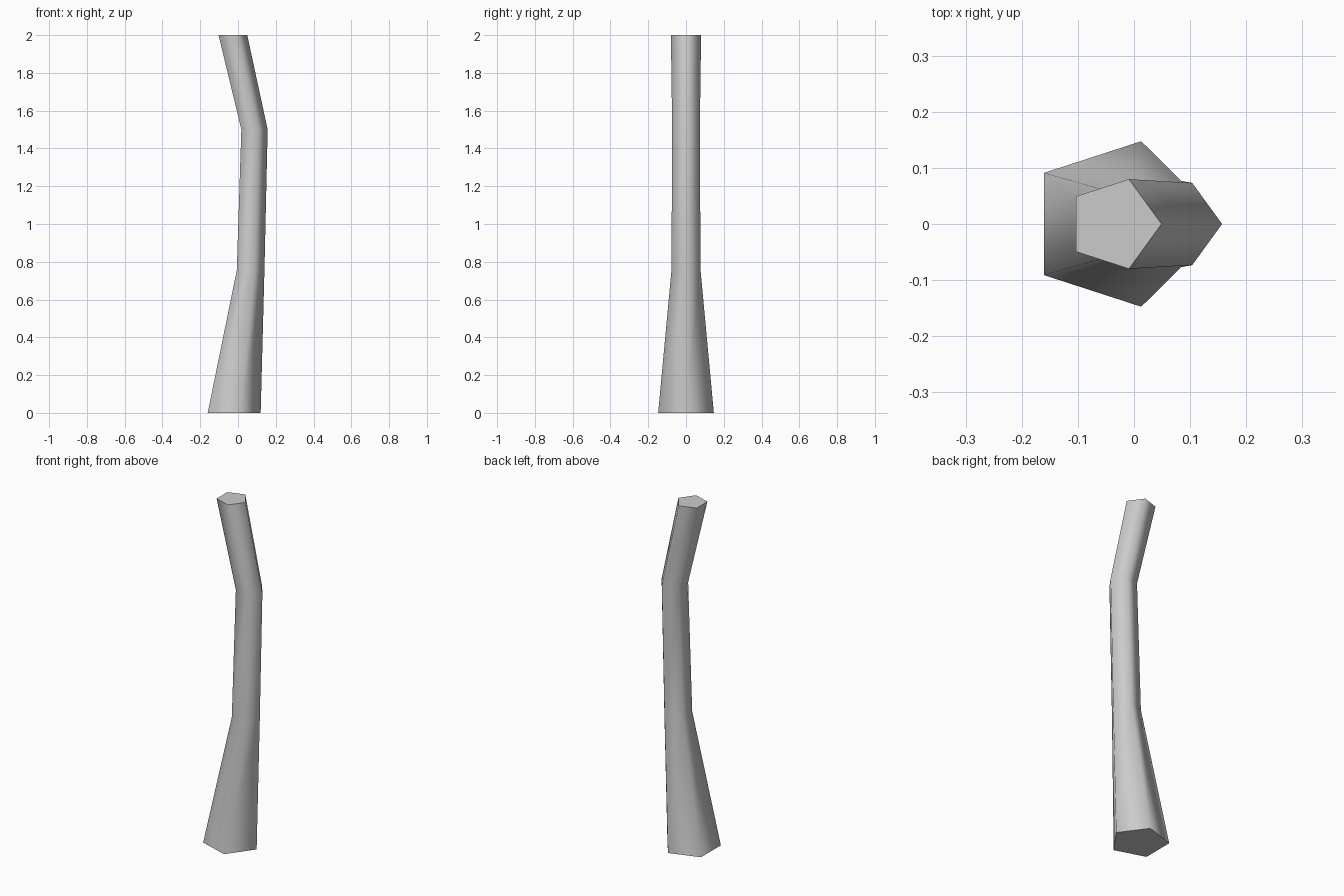
import bpy, bmesh
from math import cos, sin, tau

if "Cube" in bpy.data.objects:
    bpy.data.objects.remove(bpy.data.objects["Cube"])

SIDES = 5
# Trunk sections: height, centre x, radius
SECTIONS = [(0.0, -0.035, 0.155), (0.755, 0.059, 0.081),
            (1.5, 0.08, 0.077), (2.0, -0.035, 0.084)]

bm = bmesh.new()

# Five-sided rings, one corner pointing to +x
rings = [[bm.verts.new((cx + r * cos(tau * i / SIDES), r * sin(tau * i / SIDES), z))
          for i in range(SIDES)] for z, cx, r in SECTIONS]

# Side walls
for low, high in zip(rings, rings[1:]):
    for i in range(SIDES):
        j = (i + 1) % SIDES
        bm.faces.new((low[i], low[j], high[j], high[i])).smooth = True

# Flat end caps with sharp rims
for cap in (bm.faces.new(rings[0][::-1]), bm.faces.new(rings[-1])):
    for edge in cap.edges:
        edge.smooth = False

mesh = bpy.data.meshes.new("trunk")
bm.to_mesh(mesh)
bm.free()
trunk = bpy.data.objects.new("trunk", mesh)
bpy.context.collection.objects.link(trunk)
